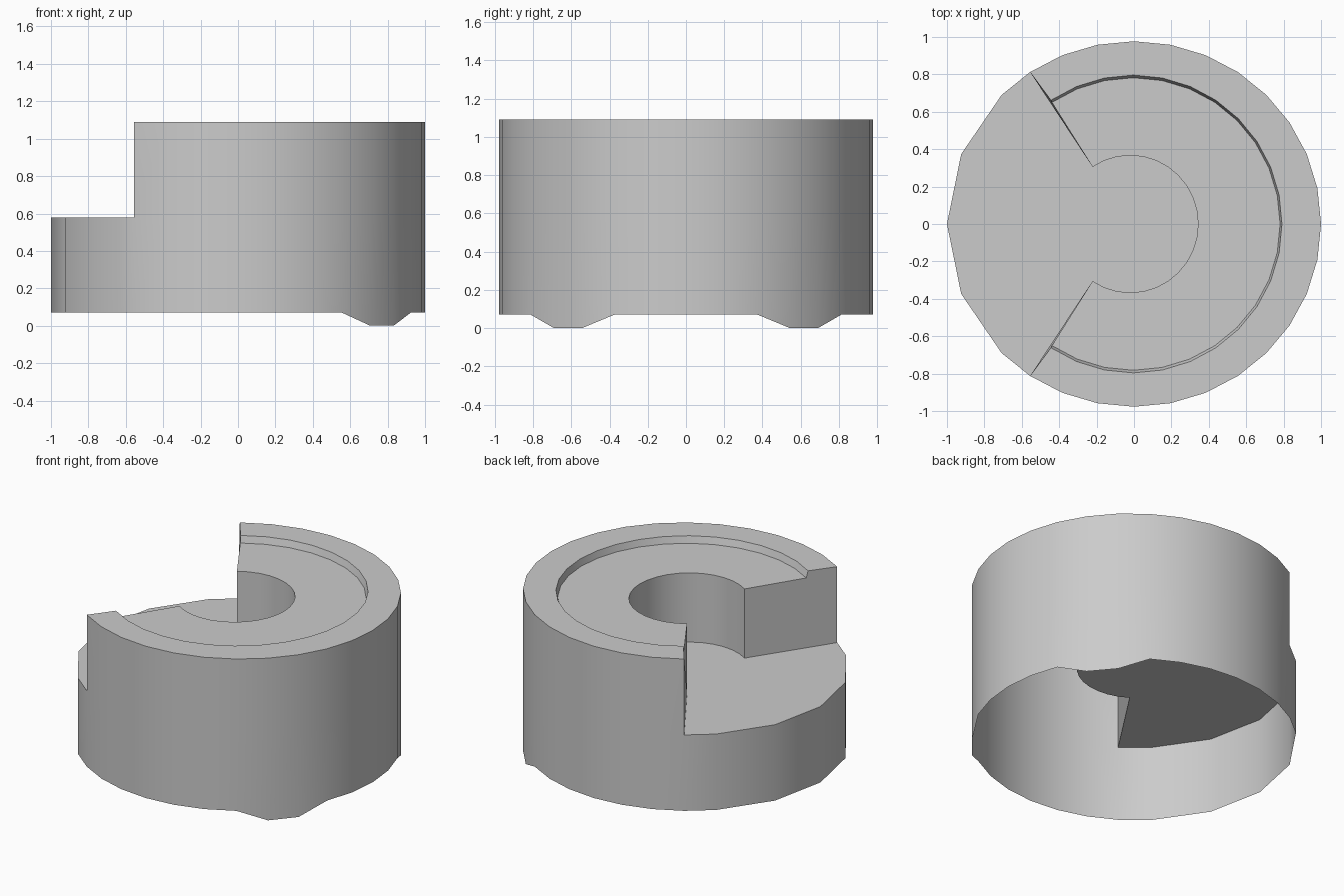
import bpy, bmesh
from math import sin, cos, radians

if "Cube" in bpy.data.objects:
    bpy.data.objects.remove(bpy.data.objects["Cube"])

STEP = radians(11.25)      # 32-sided body
BASE, FLOOR, RECESS, TOP = 0.07, 0.58, 1.045, 1.09

# profile rows of the main C-shaped body: (centre x, radius x, radius y, z)
profile = [
    (0, 1.0, 0.977, BASE),
    (0, 1.0, 0.977, FLOOR),
    (0, 1.0, 0.977, TOP),
    (-0.003, 0.794, 0.796, TOP),
    (-0.003, 0.784, 0.782, RECESS),
    (-0.02, 0.363, 0.367, RECESS),
    (-0.02, 0.363, 0.367, FLOOR),
]

bm = bmesh.new()


def point(row, i):
    cx, rx, ry, z = row
    return bm.verts.new((cx + rx * cos(i * STEP), ry * sin(i * STEP), z))


# C-shaped body: outer wall, raised rim, recess and central hole
cols = list(range(-11, 12))
rows = [[point(r, i) for i in cols] for r in profile]
for a, b in zip(rows, rows[1:]):
    for k in range(len(cols) - 1):
        bm.faces.new((a[k], a[k + 1], b[k + 1], b[k]))

# two small feet pulled down from the bottom edge
for v, i in zip(rows[0], cols):
    if abs(i) in (3, 4):
        v.co.z = 0

# upright sides of the wedge notch
for k in (0, -1):
    bm.faces.new([r[k] for r in rows[1:]])

# low outer wall below the notch, with coarser sides
notch = (12, 14, 16, 18, 20)
low = [rows[0][-1]] + [point(profile[0], i) for i in notch] + [rows[0][0]]
high = [rows[1][-1]] + [point(profile[1], i) for i in notch] + [rows[1][0]]
for k in range(len(low) - 1):
    bm.faces.new((low[k], low[k + 1], high[k + 1], high[k]))

# floor of the notch and the hole
bm.faces.new(high + rows[-1])

bmesh.ops.recalc_face_normals(bm, faces=bm.faces)
# the floor must look up; flip the whole shell if it does not
bm.faces.ensure_lookup_table()
if bm.faces[-1].normal.z < 0:
    bmesh.ops.reverse_faces(bm, faces=bm.faces)

mesh = bpy.data.meshes.new("notched_cap")
bm.to_mesh(mesh)
bm.free()
cap = bpy.data.objects.new("notched_cap", mesh)
bpy.context.collection.objects.link(cap)
bpy.context.view_layer.objects.active = cap
cap.select_set(True)
bpy.ops.object.shade_smooth_by_angle(angle=radians(30))
